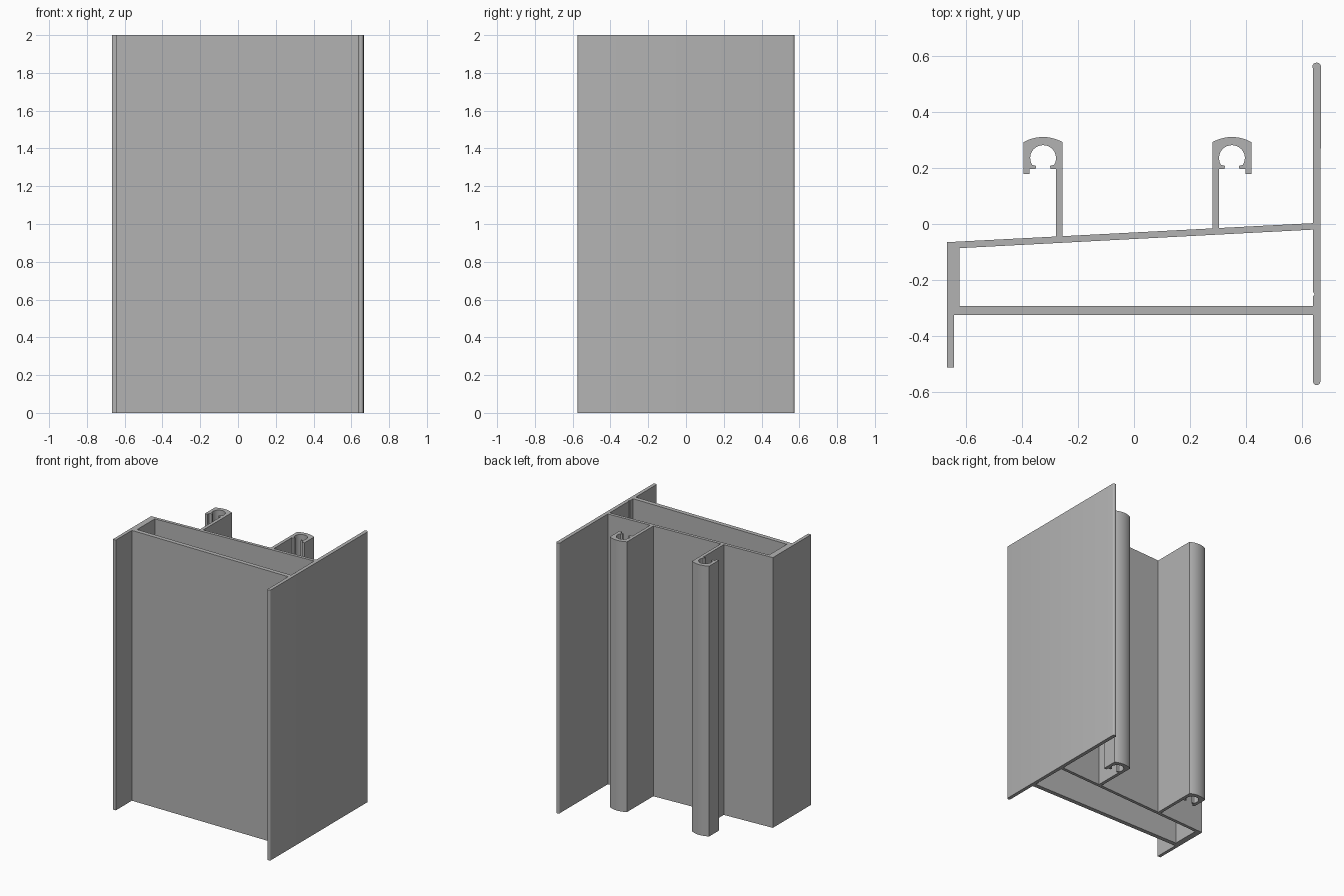
import bpy
import math

cube = bpy.data.objects.get("Cube")
if cube:
    bpy.data.objects.remove(cube, do_unlink=True)

HEIGHT = 2.0
LEFT, RIGHT = -0.666, 0.664      # outer faces of the two side walls
WALL = 0.638                     # inner face of the tall wall


def arc(cx, cy, rx, ry, start, end, steps):
    """Points along an elliptical arc, angles in degrees."""
    angles = [math.radians(start + (end - start) * i / steps) for i in range(steps + 1)]
    return [(cx + rx * math.cos(a), cy + ry * math.sin(a)) for a in angles]


def web_top(x):
    """Upper surface of the sloping web."""
    return 0.003 + 0.052 * (x - WALL)


def hook(cx, side):
    """Stem with a screw channel; side is the direction of the stem."""
    pts = [(0.046, None), (0.046, 0.196), (0.027, 0.196), (0.024, 0.207)]
    pts += arc(0, 0.235, 0.046, 0.046, -32, 212, 20)
    pts += [(-0.024, 0.207), (-0.027, 0.196), (-0.049, 0.196),
            (-0.049, 0.178), (-0.07, 0.178)]
    # shallow crown over the channel
    pts += arc(0, 0.169, 0.141, 0.141, 119.8, 60.2, 10)
    pts += [(0.07, None)]
    world = [(cx + side * x, web_top(cx + side * x) if y is None else y) for x, y in pts]
    return world if side < 0 else world[::-1]


# Outer outline, anticlockwise from the foot of the short flange
mid, half = (WALL + RIGHT) / 2, (RIGHT - WALL) / 2
outline = [(LEFT, -0.512), (-0.642, -0.512), (-0.642, -0.324), (WALL, -0.324)]
outline += arc(mid, -0.561, half, half, 180, 360, 8)      # tall wall, front edge
outline += arc(mid, 0.562, half + 0.002, half, 0, 180, 8)  # tall wall, back edge
outline += [(WALL, 0.55), (WALL, web_top(WALL))]
outline += hook(0.349, -1)
outline += hook(-0.324, 1)
outline += [(LEFT, web_top(LEFT))]

# Hollow chamber between the webs, with a small groove in the tall wall
chamber = [(-0.621, -0.292), (WALL, -0.292), (WALL, -0.258), (WALL + 0.006, -0.25),
           (WALL, -0.242), (WALL, -0.02), (-0.621, -0.086)]

# Filled flat curve extruded to full height
curve = bpy.data.curves.new("profile_curve", "CURVE")
curve.dimensions = "2D"
curve.fill_mode = "BOTH"
curve.extrude = HEIGHT / 2
for loop in (outline, chamber):
    spline = curve.splines.new("POLY")
    spline.points.add(len(loop) - 1)
    for point, (x, y) in zip(spline.points, loop):
        point.co = (x, y, 0, 1)
    spline.use_cyclic_u = True

profile = bpy.data.objects.new("extruded_frame_profile", curve)
profile.location.z = HEIGHT / 2
bpy.context.collection.objects.link(profile)

# Turn it into a mesh and weld the caps to the sides
bpy.ops.object.select_all(action="DESELECT")
profile.select_set(True)
bpy.context.view_layer.objects.active = profile
bpy.ops.object.convert(target="MESH")
bpy.ops.object.mode_set(mode="EDIT")
bpy.ops.mesh.select_all(action="SELECT")
bpy.ops.mesh.remove_doubles(threshold=0.0005)
bpy.ops.mesh.normals_make_consistent(inside=False)
bpy.ops.object.mode_set(mode="OBJECT")
bpy.ops.object.shade_smooth_by_angle(angle=math.radians(30))

# Plain grey metal
grey = bpy.data.materials.new("plain_grey")
grey.use_nodes = True
colour = (0.45, 0.45, 0.45, 1)
grey.diffuse_color = colour
grey.node_tree.nodes["Principled BSDF"].inputs["Base Color"].default_value = colour
profile.data.materials.clear()
profile.data.materials.append(grey)
